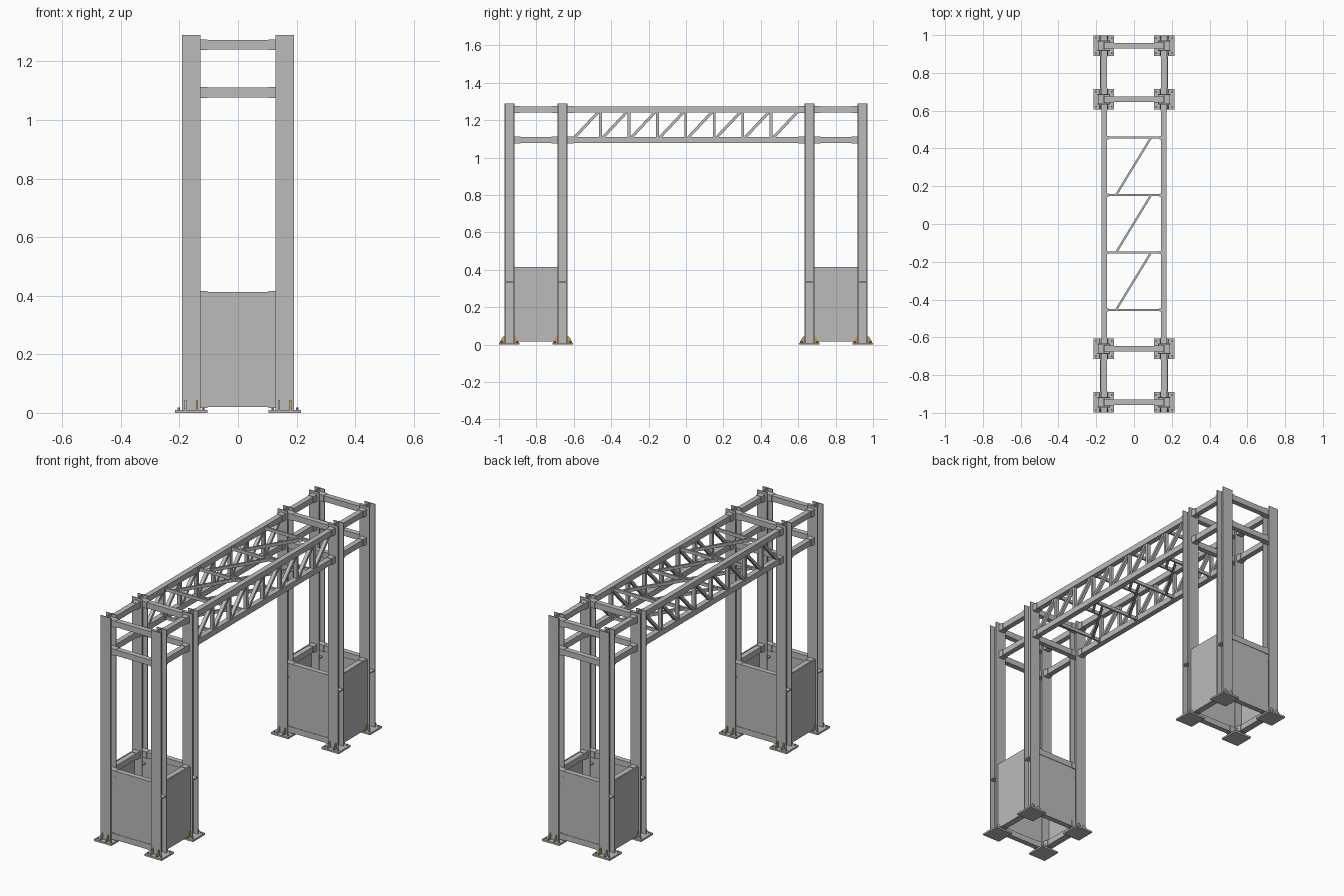
import bpy, bmesh
from mathutils import Vector, Matrix

cube = bpy.data.objects.get("Cube")
if cube:
    bpy.data.objects.remove(cube)


def material(name, rgb):
    m = bpy.data.materials.new(name)
    m.use_nodes = True
    m.diffuse_color = (*rgb, 1)
    m.node_tree.nodes["Principled BSDF"].inputs["Base Color"].default_value = (*rgb, 1)
    return m


STEEL = material("steel grey", (0.5, 0.5, 0.5))
GOLD = material("ochre", (0.6, 0.36, 0.09))


def finish(name, bm, mat):
    bmesh.ops.recalc_face_normals(bm, faces=bm.faces)
    me = bpy.data.meshes.new(name)
    bm.to_mesh(me)
    bm.free()
    me.materials.append(mat)
    ob = bpy.data.objects.new(name, me)
    bpy.context.collection.objects.link(ob)
    return ob


def box(name, centre, size, mat=STEEL):
    bm = bmesh.new()
    bmesh.ops.create_cube(bm, size=1, matrix=Matrix.Translation(centre) @ Matrix.Diagonal((*size, 1)))
    return finish(name, bm, mat)


def bar(name, a, b, width, depth):
    """Rectangular bar between two points; width lies across the global x or z axis."""
    a, b = Vector(a), Vector(b)
    along = (b - a).normalized()
    flat = abs(along.z) < 0.01
    across = Vector((0, 0, 1)) if flat else Vector((1, 0, 0))
    third = along.cross(across)
    rot = Matrix((across, third, along)).transposed().to_4x4()
    bm = bmesh.new()
    bmesh.ops.create_cube(bm, size=1, matrix=Matrix.Translation((a + b) / 2) @ rot
                          @ Matrix.Diagonal((width, depth, (b - a).length, 1)))
    return finish(name, bm, STEEL)


def prism(name, points, direction, mat=STEEL):
    bm = bmesh.new()
    face = bm.faces.new([bm.verts.new(p) for p in points])
    ext = bmesh.ops.extrude_face_region(bm, geom=[face])
    moved = [v for v in ext["geom"] if isinstance(v, bmesh.types.BMVert)]
    bmesh.ops.translate(bm, verts=moved, vec=direction)
    return finish(name, bm, mat)


COL_X, COL_Y = 0.16, (0.66, 0.944)
HALF_W, HALF_D = 0.032, 0.027
FLANGE, WEB = 0.005, 0.006
TOP, PLATE = 1.29, 0.01
BEAM, BEAM_W = 0.036, 0.03
TOP_Z, LOW_Z, PANEL_Z, FOOT_Z = 1.257, 1.094, 0.397, 0.036


def column(cx, cy):
    # H-section post with its flanges facing front and back
    i, w = HALF_D - FLANGE, WEB / 2
    half = [(HALF_W, -HALF_D), (HALF_W, -i), (w, -i), (w, i), (HALF_W, i), (HALF_W, HALF_D)]
    outline = half + [(-x, -y) for x, y in half]
    prism("column", [(cx + x, cy + y, PLATE) for x, y in outline], (0, 0, TOP - PLATE))
    box("column_stiffener", (cx, cy, 0.335), (HALF_W * 1.9, HALF_D * 1.9, 0.006))
    # Base plate, fins and anchor bolts
    box("base_plate", (cx, cy, PLATE / 2), (0.11, 0.11, PLATE))
    for sx in (-1, 1):
        mat = GOLD if sx > 0 else STEEL
        for sy in (-1, 1):
            y0, y1 = cy + sy * HALF_D, cy + sy * 0.05
            x = cx + sx * 0.019 - 0.003
            fin = [(x, y0, PLATE), (x, y1, PLATE), (x, y1, 0.018), (x, y0 + sy * 0.006, 0.044), (x, y0, 0.044)]
            prism("base_fin", fin, (0.006, 0, 0), mat)
            bm = bmesh.new()
            bmesh.ops.create_cone(bm, cap_ends=True, segments=6, radius1=0.005, radius2=0.005, depth=0.008,
                                  matrix=Matrix.Translation((cx + sx * 0.042, cy + sy * 0.04, PLATE + 0.004)))
            finish("anchor_bolt", bm, STEEL)


def cross_beam(y, z):
    box("cross_beam", (0, y, z), (2 * COL_X, BEAM_W, BEAM - 0.003))
    for s in (-1, 1):
        box("cross_beam_collar", (s * 0.13, y, z), (0.05, BEAM_W + 0.005, BEAM + 0.001))


def long_beam(x, y0, y1, z):
    box("long_beam", (x, (y0 + y1) / 2, z), (BEAM_W, y1 - y0, BEAM - 0.003))
    for y, s in ((y0, 1), (y1, -1)):
        box("long_beam_collar", (x, y + s * 0.016, z), (BEAM_W + 0.005, 0.032, BEAM + 0.002))


INNER, OUTER = COL_Y[0] + HALF_D, COL_Y[1] - HALF_D
PANEL_TOP, PANEL_BOTTOM = 0.414, 0.018

# Two towers
for sy in (-1, 1):
    for cy in COL_Y:
        y = sy * cy
        for sx in (-1, 1):
            column(sx * COL_X, y)
        for z in (TOP_Z, LOW_Z, PANEL_Z, FOOT_Z):
            cross_beam(y, z)
        outward = sy if cy == COL_Y[1] else -sy
        box("end_panel", (0, y + outward * 0.010, (PANEL_TOP + PANEL_BOTTOM) / 2),
            (2 * COL_X - WEB, 0.005, PANEL_TOP - PANEL_BOTTOM - 0.02))
    lo, hi = sorted((sy * INNER, sy * OUTER))
    for sx in (-1, 1):
        for z in (TOP_Z, LOW_Z, PANEL_Z, FOOT_Z):
            long_beam(sx * 0.157, lo, hi, z)
        box("side_panel", (sx * 0.177, (lo + hi) / 2, (PANEL_TOP + PANEL_BOTTOM) / 2),
            (0.005, hi - lo, PANEL_TOP - PANEL_BOTTOM))

# Side trusses spanning between the towers
SPAN = COL_Y[0] - HALF_D
PITCH = 0.152
Z0, Z1 = LOW_Z + BEAM / 2 - 0.003, TOP_Z - BEAM / 2 + 0.003
for sx in (-1, 1):
    x = sx * 0.157
    for z in (TOP_Z, LOW_Z):
        long_beam(x, -SPAN, SPAN, z)
    for i in range(8):
        y = -0.595 + PITCH * i
        bar("truss_diagonal", (x, y, Z0), (x, y + 0.125, Z1), 0.02, 0.015)
        if i < 7:
            bar("truss_post", (x, y + 0.138, Z0), (x, y + 0.138, Z1), 0.02, 0.015)

# Flat bracing between the two trusses
for z in (TOP_Z, LOW_Z):
    for i in range(4):
        y = -0.455 + 2 * PITCH * i
        bar("bracing_strut", (-0.15, y, z), (0.15, y, z), 0.018, 0.011)
        for s in (-1, 1):
            box("strut_plate", (s * 0.14, y, z), (0.012, 0.018, 0.024))
        if i < 3:
            bar("bracing_diagonal", (-0.095, y, z), (0.09, y + 2 * PITCH, z), 0.018, 0.011)
